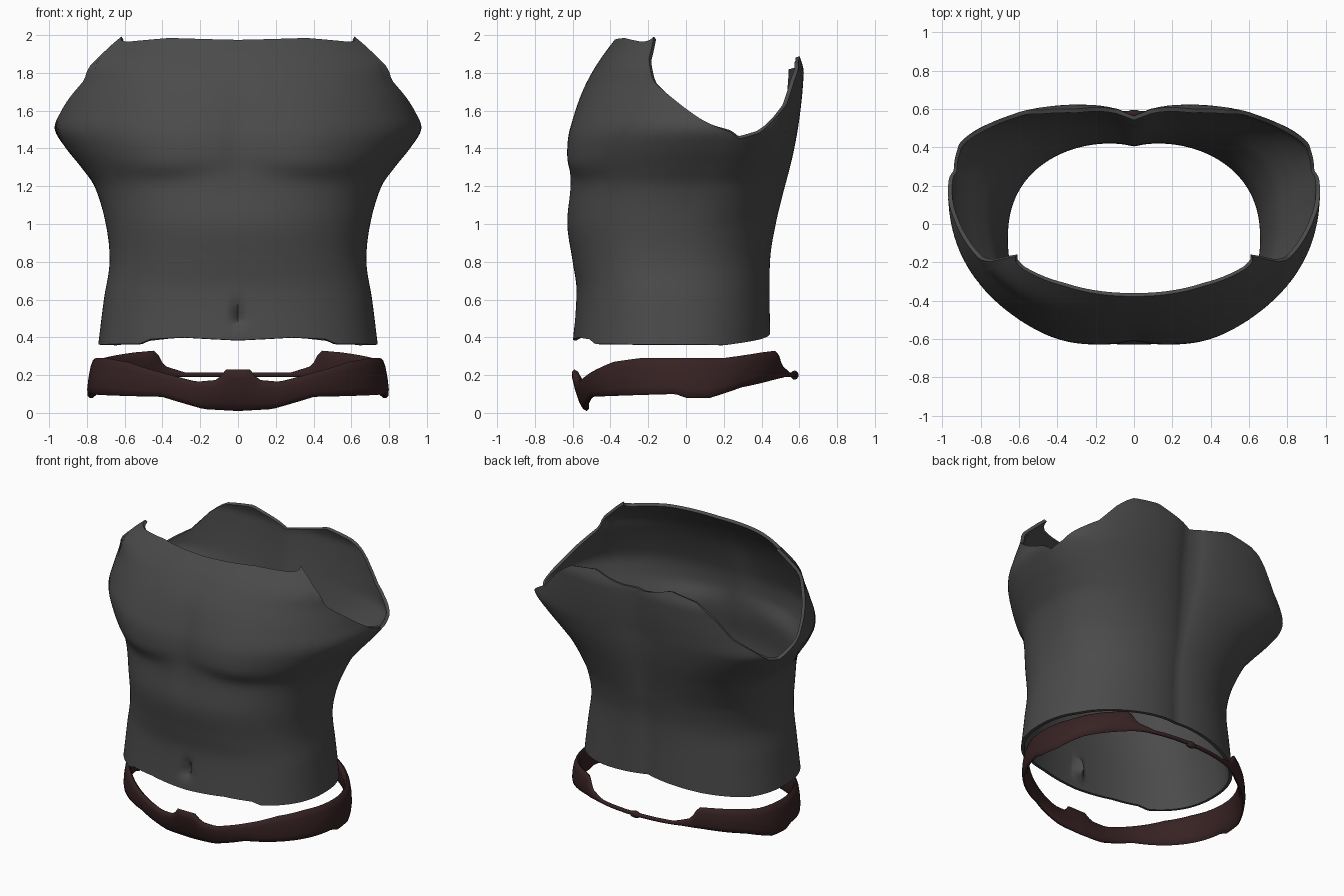
import bpy, math
from math import sin, cos, radians, exp

cube = bpy.data.objects.get("Cube")
if cube:
    bpy.data.objects.remove(cube)


def material(name, colour):
    mat = bpy.data.materials.new(name)
    mat.use_nodes = True
    mat.diffuse_color = colour
    shader = mat.node_tree.nodes["Principled BSDF"]
    shader.inputs["Base Color"].default_value = colour
    shader.inputs["Roughness"].default_value = .8
    return mat


def sample(keys, t, smooth=True):
    """Read a (position, value) profile, with soft or straight joins."""
    if t <= keys[0][0]:
        return keys[0][1]
    if t >= keys[-1][0]:
        return keys[-1][1]
    slopes = []
    for k in range(len(keys)):
        before, after = keys[max(k - 1, 0)], keys[min(k + 1, len(keys) - 1)]
        slopes.append((after[1] - before[1]) / (after[0] - before[0]))
    for k in range(len(keys) - 1):
        (start, low), (end, high) = keys[k], keys[k + 1]
        if t <= end:
            span = end - start
            f = (t - start) / span
            if not smooth:
                return low + (high - low) * f
            ease = f * f * (3 - 2 * f)
            bend = f * (1 - f) * span
            return (low + (high - low) * ease
                    + bend * ((1 - f) * slopes[k] - f * slopes[k + 1]))


def bell(value, centre, width):
    return exp(-((value - centre) / width) ** 2)


def power(value, exponent):
    return math.copysign(abs(value) ** exponent, value)


def build(name, columns, rows, point, mat, closed=False):
    """Wrap a grid of points around the body; closed joins the rows too."""
    verts, faces = [], []
    for i in range(columns):
        angle = 360 * i / columns - 90
        verts += [point(angle, j / (rows if closed else rows - 1)) for j in range(rows)]
    for i in range(columns):
        for j in range(rows if closed else rows - 1):
            a, b = i * rows, (i + 1) % columns * rows
            k = (j + 1) % rows
            faces.append((a + j, b + j, b + k, a + k))
    mesh = bpy.data.meshes.new(name)
    mesh.from_pydata(verts, [], faces)
    mesh.materials.append(mat)
    obj = bpy.data.objects.new(name, mesh)
    bpy.context.collection.objects.link(obj)
    return obj


def finish(obj, angle):
    bpy.ops.object.select_all(action="DESELECT")
    obj.select_set(True)
    bpy.context.view_layer.objects.active = obj
    for mod in list(obj.modifiers):
        bpy.ops.object.modifier_apply(modifier=mod.name)
    bpy.ops.object.shade_smooth_by_angle(angle=radians(angle))


def fold(angle):
    """Mirror an angle to the +x side, from -90 at the front to 90 at the back."""
    return angle if angle <= 90 else 180 - angle


# Torso profiles by height
half_width = [(.36, .74), (.6, .71), (.8, .68), (1, .70), (1.2, .76), (1.3, .83),
              (1.4, .91), (1.5, .97), (1.6, .95), (1.75, .91), (1.85, .9), (2, .75)]
front_line = [(.36, .6), (.65, .58), (.8, .6), (1, .63), (1.2, .615),
              (1.4, .62), (1.5, .61), (1.7, .55), (1.85, .47), (2, .36)]
back_line = [(.36, .46), (.8, .46), (1, .49), (1.4, .585), (1.8, .635), (1.9, .61)]
middle = [(.36, -.08), (.8, -.08), (1.2, .05), (1.5, .2)]

# Torn edges by angle
top_edge = [(-90, 1.975), (-65, 1.985), (-45, 1.965), (-40, 1.97), (-37, 2), (-35, 1.89),
            (-28, 1.76), (-17, 1.66), (-6, 1.55), (0, 1.5), (8, 1.45), (20, 1.48),
            (45, 1.63), (54, 1.76), (65, 1.86), (78, 1.89), (90, 1.82)]
bottom_edge = [(-90, .385), (-70, .4), (-54, .39), (-48, .365), (30, .36), (60, .39), (90, .43)]


def torso_point(angle, t):
    side = fold(angle)
    low, high = sample(bottom_edge, side, False), sample(top_edge, side, False)
    z = low + (high - low) * t
    a = radians(angle)
    is_back = sin(a) > 0
    rise = min(max((z - 1) / .5, 0), 1)
    e = 2 / (2.3 + .6 * rise) if is_back else 2 / 2.3
    yc = sample(middle, z)
    depth = sample(back_line, z) - yc if is_back else sample(front_line, z) + yc
    x = sample(half_width, z) * power(cos(a), e)
    y = yc + depth * power(sin(a), e)
    if is_back:
        # Spine groove
        y -= (.03 + .04 * rise) * exp(-abs(x) / .12) * sin(a)
    else:
        # Chest muscles, breastbone, belly crease and navel
        under = 1.21 + .35 * (abs(x) - .42) ** 2
        lift = min(max((z - under) / .12, 0), 1)
        lift = lift * lift * (3 - 2 * lift)
        y -= .035 * lift * bell(z, 1.32, .3) * bell(abs(x), .4, .27)
        y += .015 * bell(x, 0, .07) * bell(z, 1.45, .3)
        y += .05 * bell(x, 0, .018) * bell(z, .53, .055)
        y += .03 * bell(x, 0, .035) * bell(z, .49, .02)
    return x, y, z


grey = material("charcoal grey", (.07, .07, .07, 1))
torso = build("torso_shell", 200, 56, torso_point, grey)
shell = torso.modifiers.new("thickness", "SOLIDIFY")
shell.thickness = .022
shell.offset = -1
finish(torso, 50)

# Belt edges by angle: wide sides, dipped front with buckle, thin back strap
belt_top = [(-90, .23), (-86, .23), (-83, .175), (-75, .165), (-60, .215), (-42, .27),
            (-25, .29), (20, .29), (45, .32), (57, .33), (61, .25), (70, .215), (90, .215)]
belt_bottom = [(-90, .01), (-77, .02), (-60, .085), (-40, .09), (-5, .1), (0, .08),
               (12, .08), (30, .135), (57, .18), (65, .19), (90, .19)]
belt_thickness = [(-90, .028), (-60, .02), (50, .022), (62, .013), (90, .013)]


def belt_point(angle, t):
    side = fold(angle)
    a, ring = radians(angle), math.tau * t
    low, high = sample(belt_bottom, side, False), sample(belt_top, side, False)
    z = (low + high) / 2 + (high - low) / 2 * power(sin(ring), .8)
    thick = sample(belt_thickness, side)
    out = thick * (power(cos(ring), .8) - 1)
    # The front leans outward at the top, the sides lean inward
    lean = (z - .13) * (.3 * bell(side, -90, 30) - .15 * bell(side, 0, 50))
    out += lean
    e = 2 / 2.1
    x = (.8 + out) * power(cos(a), e)
    y = (.59 + out) * power(sin(a), e)
    return x, y, z


brown = material("dark red brown", (.038, .016, .017, 1))
belt = build("belt", 180, 12, belt_point, brown, closed=True)
finish(belt, 60)

# Small knot at the back of the strap
bpy.ops.mesh.primitive_uv_sphere_add(segments=16, ring_count=8, radius=.03, location=(0, .575, .2))
knot = bpy.context.object
knot.name = "strap_knot"
knot.scale = (1.4, .7, .8)
knot.data.materials.append(brown)
finish(knot, 60)
